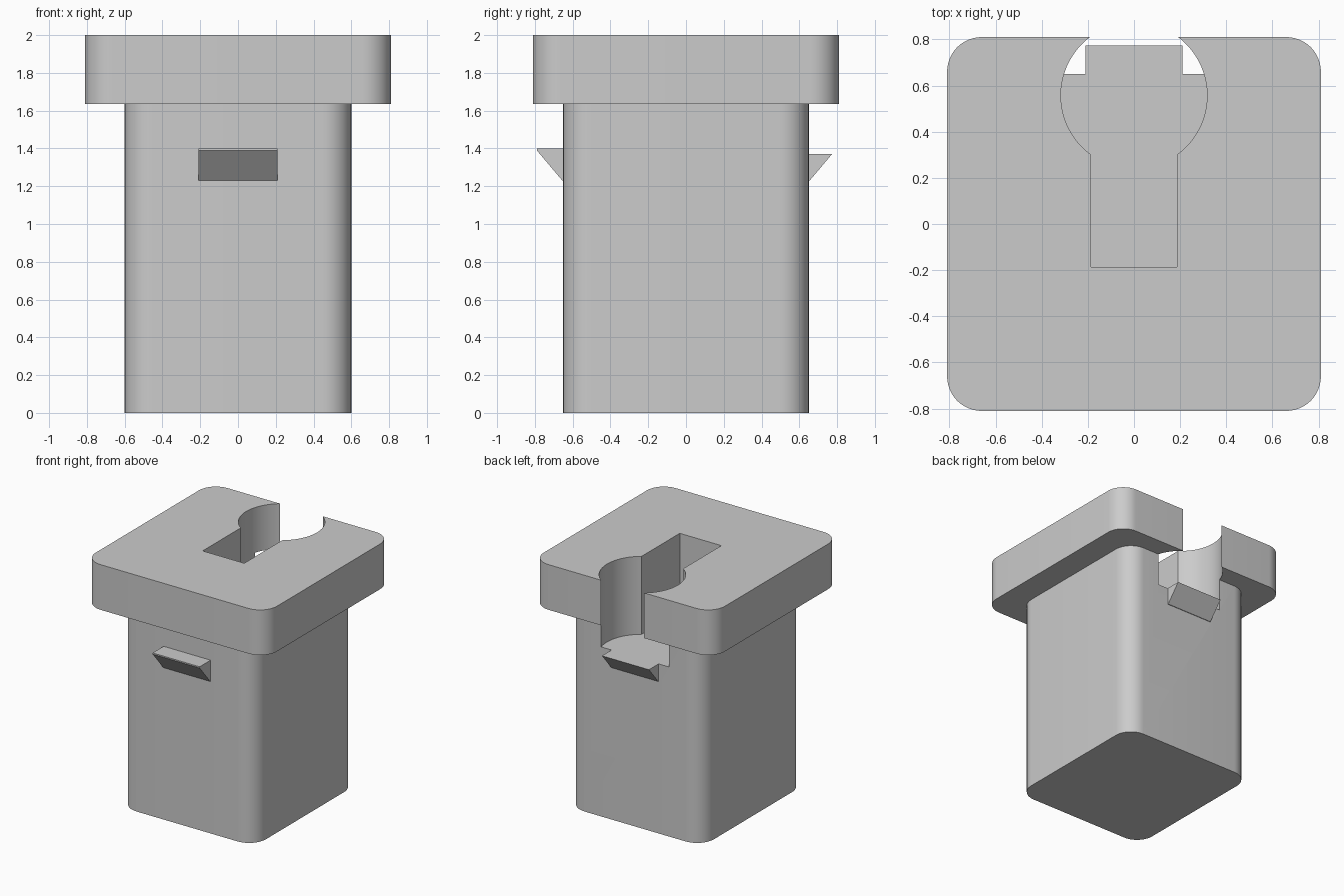
import bpy
import bmesh
from math import sin, cos, pi, asin, radians

if "Cube" in bpy.data.objects:
    bpy.data.objects.remove(bpy.data.objects["Cube"], do_unlink=True)

grey = bpy.data.materials.new("light grey plastic")
grey.use_nodes = True
grey.diffuse_color = (0.6, 0.6, 0.6, 1)
grey.node_tree.nodes["Principled BSDF"].inputs["Base Color"].default_value = (0.6, 0.6, 0.6, 1)


def prism(name, bottom, offset):
    """Solid made by sweeping a closed outline along an offset."""
    bm = bmesh.new()
    face = bm.faces.new([bm.verts.new(p) for p in bottom])
    swept = bmesh.ops.extrude_face_region(bm, geom=[face])["geom"]
    verts = [g for g in swept if isinstance(g, bmesh.types.BMVert)]
    bmesh.ops.translate(bm, verts=verts, vec=offset)
    bmesh.ops.recalc_face_normals(bm, faces=bm.faces)
    mesh = bpy.data.meshes.new(name)
    bm.to_mesh(mesh)
    bm.free()
    mesh.materials.append(grey)
    obj = bpy.data.objects.new(name, mesh)
    bpy.context.collection.objects.link(obj)
    return obj


def rounded_block(name, hx, hy, r, z0, z1, steps=12):
    outline = []
    for quarter, (sx, sy) in enumerate([(1, 1), (-1, 1), (-1, -1), (1, -1)]):
        for i in range(steps + 1):
            a = (quarter + i / steps) * pi / 2
            outline.append((sx * (hx - r) + r * cos(a), sy * (hy - r) + r * sin(a), z0))
    return prism(name, outline, (0, 0, z1 - z0))


def latch(name, side):
    # Wedge with a thin lip, sunk slightly into the body wall
    profile = [(0.63, 1.40), (0.79, 1.40), (0.79, 1.39), (0.655, 1.23), (0.63, 1.23)]
    return prism(name, [(-0.21, side * y, z) for y, z in profile], (0.42, 0, 0))


body = rounded_block("body", 0.6, 0.65, 0.15, 0, 1.635)
cap = rounded_block("cap", 0.81, 0.81, 0.15, 1.635, 2)
front_latch = latch("front_latch", -1)
back_latch = latch("back_latch", 1)

# Keyhole recess: a straight slot running into a round hole open at the back
radius, half_slot, centre, floor = 0.317, 0.186, 0.557, 1.37
start = -pi / 2 + asin(half_slot / radius)
sweep = 2 * pi - 2 * (start + pi / 2)
keyhole = [(-half_slot, -half_slot, floor), (half_slot, -half_slot, floor)]
for i in range(65):
    a = start + sweep * i / 64
    keyhole.append((radius * cos(a), centre + radius * sin(a), floor))
cutter = prism("keyhole_cutter", keyhole, (0, 0, 1))
cutter.hide_render = True

for obj in (body, cap, back_latch):
    mod = obj.modifiers.new("keyhole", "BOOLEAN")
    mod.operation = "DIFFERENCE"
    mod.solver = "EXACT"
    mod.object = cutter
    bpy.context.view_layer.objects.active = obj
    bpy.ops.object.modifier_apply(modifier=mod.name)
bpy.data.objects.remove(cutter, do_unlink=True)

# Smooth the rounded walls and keep the hard edges
bpy.ops.object.select_all(action="DESELECT")
for obj in (body, cap, front_latch, back_latch):
    obj.select_set(True)
bpy.context.view_layer.objects.active = body
bpy.ops.object.shade_smooth_by_angle(angle=radians(30))
